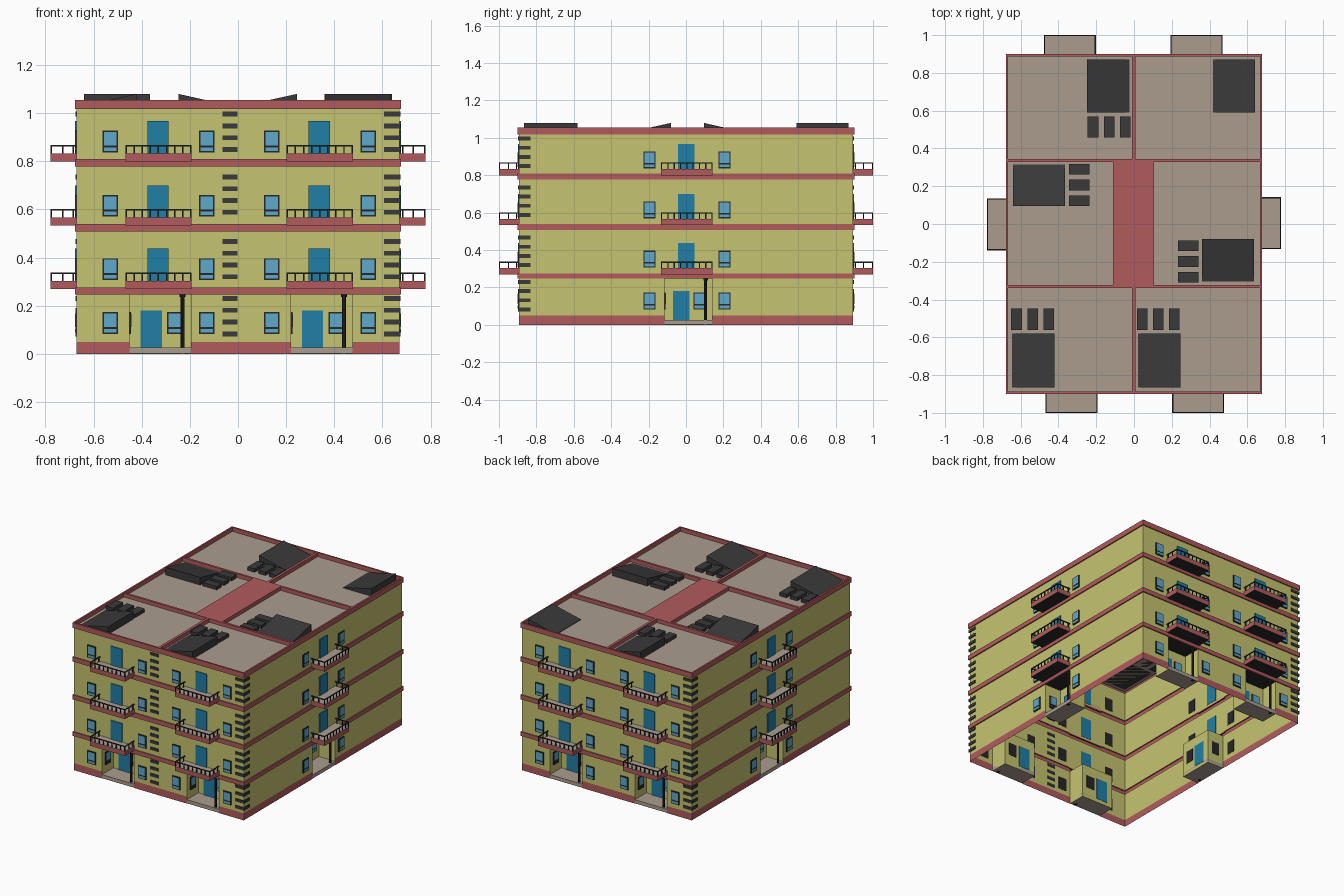
import bpy, bmesh, math

if "Cube" in bpy.data.objects:
    bpy.data.objects.remove(bpy.data.objects["Cube"])

HX, HY = 0.67, 0.892            # half sizes of the wall block


def mat(name, rgb):
    m = bpy.data.materials.new(name)
    m.diffuse_color = (*rgb, 1)
    m.use_nodes = True
    m.node_tree.nodes["Principled BSDF"].inputs["Base Color"].default_value = m.diffuse_color
    return m


WALL = mat("wall yellow", (0.56, 0.55, 0.16))
RED = mat("trim red", (0.44, 0.105, 0.11))
FLOOR = mat("floor beige", (0.41, 0.335, 0.275))
DOOR = mat("door blue", (0.014, 0.21, 0.39))
GLASS = mat("glass light blue", (0.115, 0.40, 0.60))
PANEL = mat("panel dark grey", (0.042, 0.042, 0.042))
IRON = mat("iron black", (0.02, 0.02, 0.022))

parts = {}


def part(name):
    """One bmesh and one material list per named part."""
    if name not in parts:
        parts[name] = (bmesh.new(), [])
    return parts[name]


def face(name, pts, m):
    bm, mats = part(name)
    if m not in mats:
        mats.append(m)
    f = bm.faces.new([bm.verts.new(p) for p in pts])
    f.material_index = mats.index(m)


def place(k, u, d, z):
    """Point on side k (0 front, 1 right, 2 back, 3 left), d = distance outward."""
    x, y = u, -((HX if k % 2 else HY) + d)
    for _ in range(k):
        x, y = -y, x
    return (x, y, z)


def hexa(name, p, m, top=None, bottom=None):
    """Six faces from bottom ring p[0:4] and top ring p[4:8]."""
    face(name, [p[i] for i in (3, 2, 1, 0)], bottom or m)
    face(name, p[4:], top or m)
    for i in range(4):
        j = (i + 1) % 4
        face(name, (p[i], p[j], p[j + 4], p[i + 4]), m)


def sbox(name, k, u0, u1, d0, d1, z0, z1, m, **kw):
    """Box in side coordinates."""
    ring = ((u0, d1), (u1, d1), (u1, d0), (u0, d0))
    hexa(name, [place(k, u, d, z) for z in (z0, z1) for u, d in ring], m, **kw)


def box(name, x0, x1, y0, y1, z0, z1, m, rise=None):
    """World box; rise(x, y) may give a sloping top."""
    ring = ((x0, y0), (x1, y0), (x1, y1), (x0, y1))
    hexa(name, [(x, y, z0) for x, y in ring]
         + [(x, y, rise(x, y) if rise else z1) for x, y in ring], m)


def window(k, u, d, z):
    """Framed window with two panes."""
    sbox("window_frames", k, u - .032, u + .032, d - .002, d + .006, z, z + .09, IRON)
    for a, b in ((.006, .021), (.029, .084)):
        sbox("window_glass", k, u - .026, u + .026, d + .005, d + .008, z + a, z + b, GLASS)


# Upper wall shell: rectangles lofted along a profile of (offset, z, colour above)
B = 0.008
prof = [(0, .247, RED), (B, .247, RED), (B, .276, RED), (0, .276, WALL),
        (0, .508, RED), (B, .508, RED), (B, .54, RED), (0, .54, WALL),
        (0, .778, RED), (B, .778, RED), (B, .81, RED), (0, .81, WALL),
        (0, 1.018, RED), (B, 1.018, RED), (B, 1.055, RED), (-.004, 1.055, RED),
        (-.004, 1.026, FLOOR)]


def rect(o, z):
    x, y = HX + o, HY + o
    return [(-x, -y, z), (x, -y, z), (x, y, z), (-x, y, z)]


for (o0, z0, m), (o1, z1, _) in zip(prof, prof[1:]):
    a, b = rect(o0, z0), rect(o1, z1)
    for i in range(4):
        j = (i + 1) % 4
        face("upper_walls", (a[i], a[j], b[j], b[i]), m)
face("roof_deck", rect(-.004, 1.026), FLOOR)

# Sides: centres of the repeated apartment facade
units = {0: (-.3225, .3475), 1: (.0125,), 2: (-.3225, .3475), 3: (.01,)}
PW, DEPTH, PZ = .1275, .13, .247   # porch half width, depth, height
FLOORS = (.27, .533, .80)

for k, centres in units.items():
    L = HY if k % 2 else HX
    # ground floor wall pieces between the porches
    edges = [-L] + [c + s * PW for c in centres for s in (-1, 1)] + [L]
    for u0, u1 in zip(edges[::2], edges[1::2]):
        for z0, z1, m in ((0, .05, RED), (.05, PZ, WALL)):
            face("ground_walls", [place(k, u0, 0, z0), place(k, u1, 0, z0),
                                  place(k, u1, 0, z1), place(k, u0, 0, z1)], m)
    for c in centres:
        # recessed porch: three walls, ceiling, floor slab
        path = ((c - PW, 0), (c - PW, -DEPTH), (c + PW, -DEPTH), (c + PW, 0))
        for p, q in zip(path, path[1:]):
            face("porch_walls", [place(k, *p, 0), place(k, *q, 0),
                                 place(k, *q, PZ), place(k, *p, PZ)], WALL)
        face("porch_ceilings", [place(k, *p, PZ) for p in path], IRON)
        sbox("porch_floors", k, c - PW, c + PW, -DEPTH, -.001, .001, .027, FLOOR)
        sbox("doors", k, c - .082, c + .006, -DEPTH - .002, -DEPTH + .006, .027, .18, DOOR)
        window(k, c + .06, -DEPTH, .083)
        # window on the porch side wall
        sbox("window_frames", k, c - PW - .002, c - PW + .006, -.095, -.035, .083, .173, IRON)
        sbox("window_glass", k, c - PW + .005, c - PW + .008, -.089, -.041, .112, .167, GLASS)
        # eight-sided porch column with foot and cap
        for r, z0, z1 in ((.013, .0, .012), (.008, .012, .237), (.012, .237, PZ)):
            ring = [(c + .0925 + r * math.cos(i * math.pi / 4),
                     -.015 + r * math.sin(i * math.pi / 4)) for i in range(8)]
            for i in range(8):
                p, q = ring[i], ring[(i + 1) % 8]
                face("porch_columns", [place(k, *p, z0), place(k, *q, z0),
                                       place(k, *q, z1), place(k, *p, z1)], IRON)
            for z in (z0, z1):
                face("porch_columns", [place(k, *p, z) for p in ring], IRON)
        for s in (-.2075, .193):
            window(k, c + s, 0, .083)

        for f in FLOORS:
            for s in (-.2075, .193):
                window(k, c + s, 0, f + .037)
            sbox("doors", k, c - .054, c + .034, -.002, .007, f + .02, f + .167, DOOR)
            # balcony slab
            b, w, out, top = c - .008, .1375, .108, f + .033
            sbox("balcony_slabs", k, b - w, b + w, 0, out, f, top, RED, top=FLOOR, bottom=IRON)
            # railing: rails on three sides, then posts
            t, rz = .006, f + .068
            sbox("railings", k, b - w, b + w, out - t, out, rz - t, rz, IRON)
            for e in (b - w, b + w - t):
                sbox("railings", k, e, e + t, 0, out - t, rz - t, rz, IRON)
                for d in (.012, .055):
                    sbox("railings", k, e, e + t, d, d + t, top, rz - t, IRON)
            for i in range(9):
                e = b - w + i * (2 * w - t) / 8
                sbox("railings", k, e, e + t, out - t, out, top, rz - t, IRON)

    # corner stones, four per storey
    spans = {0: ((-.065, -.002), (.606, HX + .006)), 2: ((.606, HX + .006),)}
    for u0, u1 in spans.get(k, ((-HY - .006, -HY + .06),)):
        for zt in (.24, .477, .745, 1.006):
            for i in range(4):
                z = zt - i * .049
                sbox("corner_stones", k, u0, u1, -.003, .006, z - .02, z, PANEL)

# Roof dividing walls and central walkway
RZ = 1.026
for y in (.335, -.33):
    box("roof_dividers", -HX, HX, y - .008, y + .008, RZ, 1.053, RED)
for y0, y1 in ((.343, HY), (-HY, -.338)):
    box("roof_dividers", -.01, .008, y0, y1, RZ, 1.053, RED)
box("roof_walkway", -.11, .107, -.322, .327, RZ, 1.053, RED)

# Sloping solar panels: x0, x1, y0, y1, slope axis, high end
LOW, HIGH = 1.03, 1.08
for x0, x1, y0, y1, axis, hi in (
        (-.248, -.025, .59, .87, 0, 0), (.417, .64, .59, .87, 0, 1),
        (-.64, -.365, .095, .315, 1, 0), (.36, .635, -.305, -.08, 1, 1),
        (-.645, -.42, -.865, -.58, 0, 1), (.02, .245, -.865, -.58, 0, 1)):
    a, b = ((x0, x1), (y0, y1))[axis]
    if hi == 0:
        a, b = b, a
    box("solar_panels", x0, x1, y0, y1, RZ, 0, PANEL,
        lambda x, y: LOW + (HIGH - LOW) * ((x, y)[axis] - a) / (b - a))

# Small roof units in rows of three
for x in (-.245, -.65, .015):
    y0 = .457 if x == -.245 else -.56
    for i in range(3):
        box("roof_units", x + i * .085, x + i * .085 + .057, y0, y0 + .112, RZ, 1.05, PANEL)
for x, y in ((-.345, .095), (.232, -.31)):
    for i in range(3):
        box("roof_units", x, x + .11, y + i * .083, y + i * .083 + .057, RZ, 1.05, PANEL)

# Turn every part into an object
for name, (bm, mats) in parts.items():
    bmesh.ops.remove_doubles(bm, verts=bm.verts, dist=1e-5)
    me = bpy.data.meshes.new(name)
    bm.to_mesh(me)
    bm.free()
    for m in mats:
        me.materials.append(m)
    bpy.context.scene.collection.objects.link(bpy.data.objects.new(name, me))
